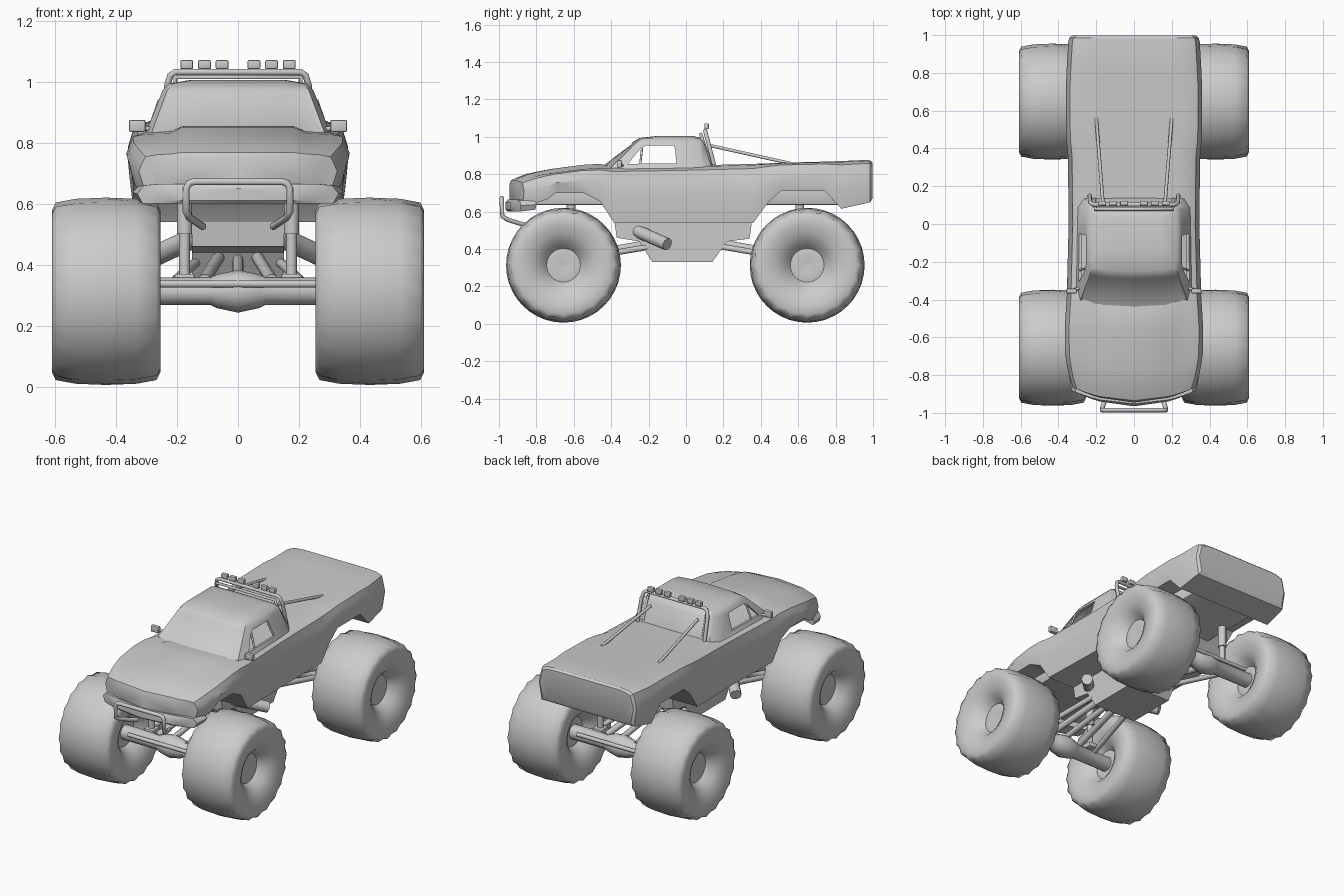
import bpy, bmesh, math
from mathutils import Vector

if "Cube" in bpy.data.objects:
    bpy.data.objects.remove(bpy.data.objects["Cube"])


def finish(name, bm, angle=35):
    bmesh.ops.recalc_face_normals(bm, faces=bm.faces)
    me = bpy.data.meshes.new(name)
    bm.to_mesh(me)
    bm.free()
    ob = bpy.data.objects.new(name, me)
    bpy.context.collection.objects.link(ob)
    smooth(ob, angle)
    return ob


def smooth(ob, angle=35):
    bpy.ops.object.select_all(action='DESELECT')
    ob.select_set(True)
    bpy.context.view_layer.objects.active = ob
    bpy.ops.object.shade_smooth_by_angle(angle=math.radians(angle))


def bridge(bm, a, b):
    n = len(a)
    return [bm.faces.new((a[i], a[(i + 1) % n], b[(i + 1) % n], b[i])) for i in range(n)]


def tube(name, pts, r):
    cu = bpy.data.curves.new(name, 'CURVE')
    cu.dimensions = '3D'
    cu.bevel_depth = r
    cu.bevel_resolution = 3
    cu.use_fill_caps = True
    sp = cu.splines.new('POLY')
    sp.points.add(len(pts) - 1)
    for p, co in zip(sp.points, pts):
        p.co = (*co, 1)
    ob = bpy.data.objects.new(name, cu)
    bpy.context.collection.objects.link(ob)
    return ob


def prism(name, profile, x0, x1, bevel=0):
    # (y, z) outline extruded along x
    bm = bmesh.new()
    a = [bm.verts.new((x0, y, z)) for y, z in profile]
    b = [bm.verts.new((x1, y, z)) for y, z in profile]
    bridge(bm, a, b)
    bm.faces.new(a)
    bm.faces.new(b)
    if bevel:
        bmesh.ops.bevel(bm, geom=bm.edges[:], offset=bevel, segments=2, affect='EDGES', profile=0.5)
    return finish(name, bm)


def box(name, c, s, bevel=0):
    y0, y1, z0, z1 = c[1] - s[1] / 2, c[1] + s[1] / 2, c[2] - s[2] / 2, c[2] + s[2] / 2
    return prism(name, [(y0, z0), (y1, z0), (y1, z1), (y0, z1)], c[0] - s[0] / 2, c[0] + s[0] / 2, bevel)


def lathe_x(name, profile, centre, segs, lug=None):
    # (x, r) profile spun around the x axis, alternate spokes shrunk at the lug points
    bm = bmesh.new()
    rings = []
    for k, (x, r) in enumerate(profile):
        ring = []
        for i in range(segs):
            t = 2 * math.pi * i / segs
            rr = r - (lug.get(k, 0) if lug and i % 2 else 0)
            ring.append(bm.verts.new((centre[0] + x, centre[1] + rr * math.sin(t), centre[2] + rr * math.cos(t))))
        rings.append(ring)
    for a, b in zip(rings, rings[1:]):
        bridge(bm, a, b)
    bm.faces.new(rings[0])
    bm.faces.new(rings[-1])
    return finish(name, bm, 50)


def loft_body(name, rows):
    # rows of y, half width, top z, bottom z, hood bulge height
    bm = bmesh.new()
    rings = []
    for y, w, zt, zl, d in rows:
        a = zt - d
        h = a - zl
        half = [(0, zt), (.18, zt), (.22, a), (w - .06, a - .02 * h), (w - .022, a - .08 * h),
                (w - .012, a - .25 * h), (w, a - .5 * h), (w - .018, zl), (w - .06, zl),
                (.22, zl), (.18, zl), (0, zl)]
        pts = half + [(-x, z) for x, z in half[10:0:-1]]
        k = .07 * min(1, max(0, (-.6 - y) / .3))
        rings.append([bm.verts.new((x, y + k * (x / w) ** 2, z)) for x, z in pts])
    for a, b in zip(rings, rings[1:]):
        bridge(bm, a, b)
    for r in (rings[0], rings[-1]):
        for i in range(3):
            bm.faces.new([r[j] for j in (i, i + 1, 10 - i, 11 - i)])
            bm.faces.new([r[-j % 22] for j in (i, i + 1, 10 - i, 11 - i)])
        bm.faces.new(r[3:9])
        bm.faces.new([r[-j % 22] for j in range(3, 9)])
    return finish(name, bm, 32)


# Painted body with wheel arches in its lower edge
loft_body("truck_body", [
    (-.945, .30, .745, .66, 0), (-.935, .325, .768, .65, .005), (-.86, .345, .80, .645, .012),
    (-.78, .357, .817, .665, .015), (-.72, .364, .828, .70, .018), (-.55, .366, .850, .70, .02),
    (-.46, .361, .855, .655, .018), (-.385, .356, .838, .54, 0), (0, .346, .845, .54, 0),
    (.36, .350, .855, .54, 0), (.44, .358, .858, .65, 0), (.51, .360, .861, .71, 0),
    (.74, .360, .867, .71, 0), (.83, .356, .87, .615, 0), (.965, .348, .876, .645, 0),
    (.985, .343, .873, .65, 0), (.997, .328, .862, .67, 0)])
loft_body("front_bumper", [(-.965, .30, .65, .61, 0), (-.952, .33, .665, .60, 0), (-.86, .345, .665, .61, 0)])

# Cab shell with recessed windscreen and open side windows
bm = bmesh.new()
loops = [
    (.828, [(0, -.475), (.17, -.462), (.285, -.41), (.305, -.33), (.30, .09), (.27, .14), (0, .145)]),
    (.972, [(0, -.285), (.15, -.280), (.232, -.262), (.247, -.21), (.245, .07), (.22, .095), (0, .10)]),
    (.993, [(0, -.25), (.14, -.245), (.215, -.232), (.228, -.18), (.228, .055), (.20, .078), (0, .08)]),
    (1.005, [(0, -.15), (.10, -.15), (.15, -.14), (.16, -.12), (.16, .01), (.14, .03), (0, .035)])]
rings = []
for z, half in loops:
    rings.append([bm.verts.new((x, y, z)) for x, y in half + [(-x, y) for x, y in half[5:0:-1]]])
sides = bridge(bm, rings[0], rings[1])
bridge(bm, rings[1], rings[2])
bridge(bm, rings[2], rings[3])
bm.faces.new(rings[0])
bm.faces.new(rings[3])
bmesh.ops.recalc_face_normals(bm, faces=bm.faces)
bmesh.ops.inset_region(bm, faces=[sides[i] for i in (0, 1, 10, 11)], thickness=.014, depth=-.006)
cab = finish("cab", bm)
cutter = prism("window_cutter", [(-.31, .855), (-.05, .858), (-.062, .952), (-.215, .952), (-.245, .935)], -.5, .5)
cutter.hide_render = True
bpy.context.view_layer.objects.active = cab
so = cab.modifiers.new("shell", 'SOLIDIFY')
so.thickness = .02
bo = cab.modifiers.new("windows", 'BOOLEAN')
bo.object = cutter
bo.solver = 'EXACT'
for m in ("shell", "windows"):
    bpy.ops.object.modifier_apply(modifier=m)
bpy.data.objects.remove(cutter)
smooth(cab)

# Underbody and chassis tub
box("underbody", (0, 0, .68), (.44, 1.7, .09), .01)
prism("chassis", [(-.39, .60), (-.37, .46), (-.25, .44), (-.18, .33), (.14, .33), (.22, .44), (.34, .455), (.36, .60)],
      -.15, .15)

# Wheels, axles and suspension
tyre = [(.355, .0), (.10, .06), (.095, .09), (.14, .125), (.165, .17), (.178, .22), (.178, .265),
        (.165, .291), (.10, .303), (0, .307)]
tyre[0] = (.09, .012)
profile = tyre + [(-x, r) for x, r in tyre[-2::-1]]
lugs = {6: .006, 7: .012, 8: .005, 10: .005, 11: .012, 12: .006}
for end, y in (("front", -.655), ("rear", .648)):
    s = -1 if y < 0 else 1
    lathe_x(end + "_axle", [(-.40, .045), (-.09, .045), (-.07, .055), (0, .07), (.07, .055), (.09, .045), (.40, .045)],
            (0, y, .313), 16)
    tube(end + "_tie_rod", [(-.27, y + s * .06, .337), (.27, y + s * .06, .337)], .012)
    tube(end + "_centre_link", [(0, y, .36), (0, s * .2, .42)], .018)
    for side, m in (("left", -1), ("right", 1)):
        n = f"{end}_{side}_"
        lathe_x(n + "tyre", profile, (m * .432, y, .313), 40, lugs)
        ys = y - s * .04
        tube(n + "shock", [(m * .175, ys, .34), (m * .175, ys, .67)], .018)
        tube(n + "shock_body", [(m * .175, ys, .50), (m * .175, ys, .66)], .025)
        box(n + "shock_mount", (m * .175, ys, .355), (.065, .07, .03), .004)
        tube(n + "upper_link", [(m * .11, y, .35), (m * .06, s * .2, .43)], .02)
        tube(n + "lower_link", [(m * .22, y, .335), (m * .13, s * .17, .415)], .016)

# Exhausts, mirrors, window posts and bed braces
for side, m in (("left", -1), ("right", 1)):
    tube(side + "_exhaust", [(m * .13, -.26, .495), (m * .28, -.10, .425)], .034)
    tube(side + "_mirror_arm", [(m * .29, -.34, .845), (m * .33, -.352, .85)], .008)
    box(side + "_mirror", (m * .33, -.355, .855), (.055, .025, .04), .006)
    tube(side + "_window_post", [(m * .288, -.245, .85), (m * .257, -.235, .94)], .006)
    tube(side + "_bed_brace", [(m * .165, .12, .955), (m * .20, .56, .857)], .009)

# Bull bar
half = [(.115, -.85, .525), (.16, -.95, .555), (.17, -.982, .575), (.17, -.985, .65), (.16, -.985, .667), (.145, -.985, .672)]
tube("bull_bar", half + [(-x, y, z) for x, y, z in reversed(half)], .012)

# Roll bars behind the cab and the lamp row
half = [(.235, .15, .85), (.232, .115, .985), (.222, .105, 1.02), (.205, .103, 1.032)]
tube("roll_bar", half + [(-x, y, z) for x, y, z in reversed(half)], .011)
tube("rear_hoop", [(-.21, .13, .86), (-.205, .078, 1.015), (.205, .078, 1.015), (.21, .13, .86)], .009)
for i, x in enumerate((-.168, -.11, -.052, .052, .11, .168)):
    box(f"roof_lamp_{i + 1}", (x, .11, 1.056), (.042, .024, .03), .005)
